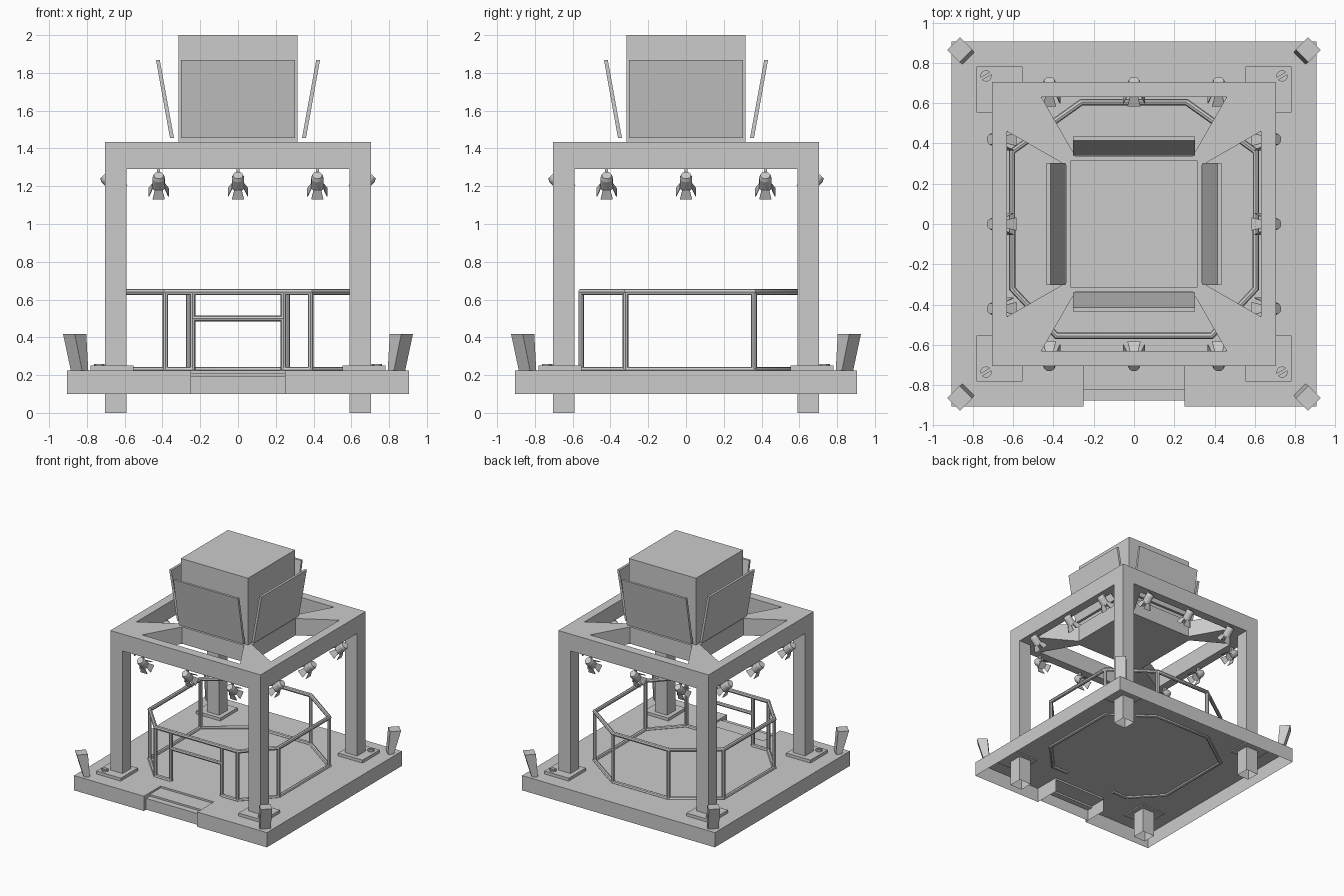
import bpy, bmesh, math
from mathutils import Matrix, Vector

if "Cube" in bpy.data.objects:
    bpy.data.objects.remove(bpy.data.objects["Cube"])

CORNERS = [(sx, sy) for sx in (-1, 1) for sy in (-1, 1)]


def finish(name, bm, smooth=False):
    bmesh.ops.recalc_face_normals(bm, faces=bm.faces[:])
    me = bpy.data.meshes.new(name)
    bm.to_mesh(me)
    bm.free()
    return link(name, me, smooth)


def link(name, me, smooth=False):
    ob = bpy.data.objects.new(name, me)
    bpy.context.collection.objects.link(ob)
    if smooth:
        activate(ob)
        bpy.ops.object.shade_smooth_by_angle(angle=math.radians(40))
    return ob


def activate(ob):
    bpy.ops.object.select_all(action='DESELECT')
    ob.select_set(True)
    bpy.context.view_layer.objects.active = ob


def loft(bm, low, high, bottom=True, top=True):
    """Skin two point loops, with optional end caps."""
    a = [bm.verts.new(p) for p in low]
    b = [bm.verts.new(p) for p in high]
    n = len(a)
    for i in range(n):
        j = (i + 1) % n
        bm.faces.new((a[i], a[j], b[j], b[i]))
    if bottom:
        bm.faces.new(a[::-1])
    if top:
        bm.faces.new(b)


def rect(x0, x1, y0, y1, z):
    return [(x0, y0, z), (x1, y0, z), (x1, y1, z), (x0, y1, z)]


def box(name, x, y, z, **caps):
    bm = bmesh.new()
    x, y = sorted(x), sorted(y)
    loft(bm, rect(*x, *y, z[0]), rect(*x, *y, z[1]), **caps)
    return finish(name, bm)


def tube(name, pts, r=0.017, cyclic=False):
    cu = bpy.data.curves.new(name, 'CURVE')
    cu.dimensions = '3D'
    cu.bevel_depth, cu.bevel_resolution, cu.use_fill_caps = r, 2, True
    sp = cu.splines.new('POLY')
    sp.points.add(len(pts) - 1)
    for p, co in zip(sp.points, pts):
        p.co = (*co, 1)
    sp.use_cyclic_u = cyclic
    ob = link(name, cu)
    activate(ob)
    bpy.ops.object.convert(target='MESH')
    bpy.ops.object.shade_smooth_by_angle(angle=math.radians(40))


# Deck: open-bottomed shell with a notch for the front step
D, W, NB, Z0, Z1 = 0.905, 0.25, -0.68, 0.10, 0.225
outline = [(W, -D), (D, -D), (D, D), (-D, D), (-D, -D), (-W, -D), (-W, NB), (W, NB)]
bm = bmesh.new()
top = [bm.verts.new((x, y, Z1)) for x, y in outline]
low = [bm.verts.new((x, y, Z0)) for x, y in outline]
bm.faces.new(top)
for i in (0, 1, 2, 3, 4, 5, 7):
    j = (i + 1) % 8
    bm.faces.new((low[i], low[j], top[j], top[i]))
finish("deck", bm)

# Front step treads
prof = [(-0.875, Z0), (-0.875, 0.195), (-0.825, 0.195), (-0.825, 0.21), (NB, 0.21), (NB, Z1)]
bm = bmesh.new()
cols = [[bm.verts.new((x, y, z)) for y, z in prof] for x in (-W, W)]
for i in range(len(prof) - 1):
    bm.faces.new((cols[0][i], cols[1][i], cols[1][i + 1], cols[0][i + 1]))
finish("front_step", bm)

# Legs, foot plates, bolts and corner speakers
for sx, sy in CORNERS:
    box("leg", (sx * 0.59, sx * 0.705), (sy * 0.59, sy * 0.705), (0, 1.29), bottom=False, top=False)
    box("foot_plate", (sx * 0.553, sx * 0.782), (sy * 0.553, sy * 0.782), (0.215, 0.25))
    bm = bmesh.new()
    for half in (0, 1):  # slotted head made of two half discs
        arc = [math.radians(12 + 156 * k / 8 + 180 * half + 30) for k in range(9)]
        ring = [(sx * 0.735 + 0.028 * math.cos(t), sy * 0.735 + 0.028 * math.sin(t)) for t in arc]
        loft(bm, [(*p, 0.25) for p in ring], [(*p, 0.26) for p in ring], bottom=False)
    finish("bolt", bm)
    bm = bmesh.new()
    loft(bm, rect(1.163, 1.21, -0.042, 0.042, Z1), rect(1.18, 1.266, -0.044, 0.044, 0.418))
    bmesh.ops.rotate(bm, verts=bm.verts[:], matrix=Matrix.Rotation(math.atan2(sy, sx), 3, 'Z'))
    finish("corner_speaker", bm)

# Top frame with four trapezoid openings
bm = bmesh.new()
quads = []
for k in range(4):
    rot = Matrix.Rotation(k * math.pi / 2, 3, 'Z')
    quads.append([bm.verts.new(rot @ Vector((x, y, 1.29))) for x, y in
                  ((-0.705, -0.705), (-0.46, -0.63), (0.46, -0.63), (0.29, -0.335), (-0.29, -0.335))])
for k in range(4):
    o, a, b, c, d = quads[k]
    o2, a2, b2, c2, d2 = quads[(k + 1) % 4]
    bm.faces.new((o, o2, b, a))
    bm.faces.new((o2, a2, d2, c, b))
bm.faces.new([v for q in quads for v in (q[4], q[3])])
ext = bmesh.ops.extrude_face_region(bm, geom=bm.faces[:], use_keep_orig=True)
bmesh.ops.translate(bm, vec=(0, 0, 0.143),
                    verts=[g for g in ext['geom'] if isinstance(g, bmesh.types.BMVert)])
finish("top_frame", bm)

# Central cube and four tilted screens
box("display_cube", (-0.315, 0.315), (-0.315, 0.315), (1.433, 2.0), bottom=False)
for k in range(4):
    bm = bmesh.new()
    loft(bm, rect(-0.303, 0.303, -0.36, -0.339, 1.455), rect(-0.303, 0.303, -0.434, -0.414, 1.868))
    bmesh.ops.rotate(bm, verts=bm.verts[:], matrix=Matrix.Rotation(k * math.pi / 2, 3, 'Z'))
    finish("screen", bm)

# Railing: eight-sided rings, posts and gate
plan = [(0.385, -0.555), (0.605, -0.32), (0.605, 0.36), (0.26, 0.605),
        (-0.26, 0.605), (-0.605, 0.36), (-0.605, -0.32), (-0.385, -0.555)]
G, RT, RB = 0.24, 0.64, 0.227
tube("top_rail", [(*p, RT) for p in plan], cyclic=True)
tube("bottom_rail", [(G, -0.555, RB)] + [(*p, RB) for p in plan] + [(-G, -0.555, RB)])
for x, y in plan + [(G, -0.555), (-G, -0.555)]:
    tube("rail_post", [(x, y, RB), (x, y, RT)], 0.015)
tube("gate_bar", [(-G, -0.555, 0.5), (G, -0.555, 0.5)], 0.015)

# Stage lamp: can and barn doors built along -z, then aimed inward and down
bm = bmesh.new()


def ring(r, z, n=16):
    return [(r * math.cos(2 * math.pi * k / n), r * math.sin(2 * math.pi * k / n), z) for k in range(n)]


loft(bm, ring(0.033, -0.09), ring(0.033, -0.02), top=False)
loft(bm, ring(0.033, -0.02), ring(0.026, 0.0), bottom=False)
for k in range(4):
    old = set(bm.verts)
    loft(bm, rect(-0.032, 0.032, 0.05, 0.054, -0.128), rect(-0.02, 0.02, 0.03, 0.034, -0.08))
    bmesh.ops.rotate(bm, verts=[v for v in bm.verts if v not in old],
                     matrix=Matrix.Rotation(k * math.pi / 2, 3, 'Z'))
aim = Matrix.Translation((0, -0.712, 1.258)) @ Matrix.Rotation(math.radians(45), 4, 'X')
bmesh.ops.transform(bm, matrix=aim, verts=bm.verts[:])
loft(bm, rect(-0.008, 0.008, -0.685, -0.665, 1.22), rect(-0.008, 0.008, -0.685, -0.665, 1.295))
first = finish("stage_lamp", bm, smooth=True)
for k in range(4):
    for x in (-0.42, 0, 0.42):
        ob = first if (k == 0 and x == -0.42) else link("stage_lamp", first.data)
        ob.matrix_world = Matrix.Rotation(k * math.pi / 2, 4, 'Z') @ Matrix.Translation((x, 0, 0))
